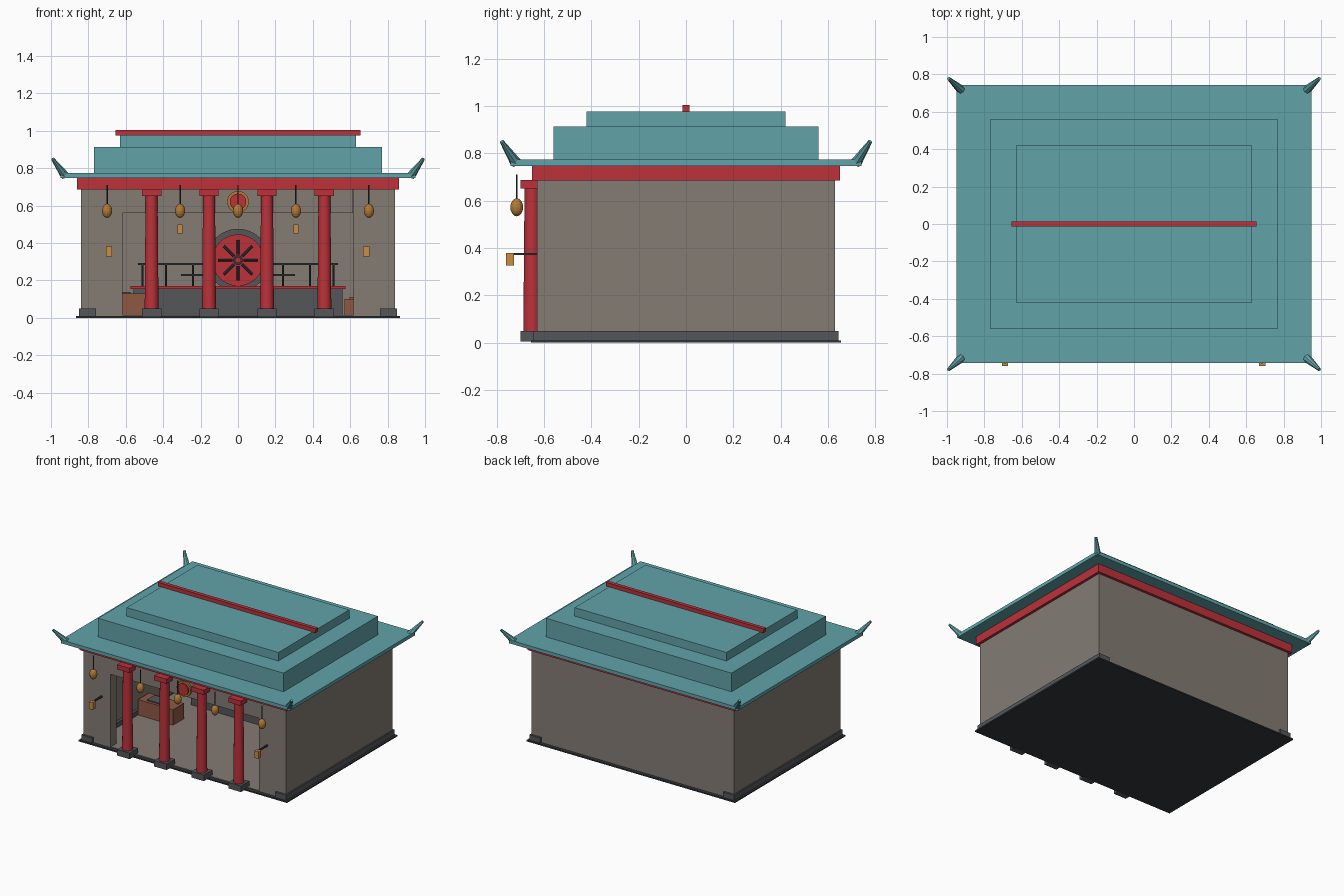
import bpy, math
from mathutils import Vector

if "Cube" in bpy.data.objects:
    bpy.data.objects.remove(bpy.data.objects["Cube"])


def mat(name, r, g, b):
    m = bpy.data.materials.new(name)
    m.diffuse_color = [(c / 255 / 12.92 if c < 10 else ((c / 255 + 0.055) / 1.055) ** 2.4) for c in (r, g, b)] + [1]
    m.use_nodes = True
    m.node_tree.nodes["Principled BSDF"].inputs["Base Color"].default_value = m.diffuse_color
    return m


TEAL = mat("teal_roof", 97, 164, 169)
RED = mat("red_paint", 188, 50, 58)
WALL = mat("warm_grey_wall", 132, 124, 116)
STONE = mat("dark_stone", 84, 86, 89)
IRON = mat("black_iron", 52, 55, 58)
AMBER = mat("amber_lamp", 205, 140, 66)
GOLD = mat("lantern_gold", 178, 122, 54)
WOOD = mat("brown_wood", 143, 88, 68)


def finish(name, m, smooth=False):
    o = bpy.context.object
    o.name = name
    o.data.materials.append(m)
    if smooth:
        bpy.ops.object.shade_smooth_by_angle(angle=math.radians(35))
    return o


def box(name, m, x, y, z):
    """Box from (min, max) ranges."""
    bpy.ops.mesh.primitive_cube_add(size=1, location=[(a + b) / 2 for a, b in (x, y, z)])
    bpy.context.object.scale = [b - a for a, b in (x, y, z)]
    bpy.ops.object.transform_apply(location=False, rotation=False, scale=True)
    return finish(name, m)


def rod(name, m, a, b, r1, r2=None, n=24, smooth=True):
    """Round bar, cone or disc between two points."""
    a, b = Vector(a), Vector(b)
    d = b - a
    bpy.ops.mesh.primitive_cone_add(vertices=n, radius1=r1, radius2=r1 if r2 is None else r2,
                                    depth=d.length, location=(a + b) / 2,
                                    rotation=d.to_track_quat('Z', 'Y').to_euler())
    return finish(name, m, smooth)


# base, floor and building shell
box("base_plate", IRON, (-.865, .865), (-.655, .655), (0, .01))
box("floor", WALL, (-.83, .83), (-.625, .625), (.01, .014))
box("back_wall", WALL, (-.84, .84), (.57, .63), (.01, .70))
box("front_lintel", WALL, (-.62, .615), (-.63, -.56), (.56, .70))
for s, side in ((-1, "left"), (1, "right")):
    box(side + "_wall", WALL, sorted((s * .78, s * .84)), (-.63, .63), (.01, .70))
    box(side + "_front_wall", WALL, sorted((s * .617, s * .84)), (-.63, -.56), (.01, .70))
    box(side + "_wall_footing", STONE, sorted((s * .76, s * .85)), (-.645, .645), (.01, .05))

# roof tiers
box("red_roof_beam", RED, (-.86, .86), (-.65, .65), (.685, .747))
box("roof_eave", TEAL, (-.95, .95), (-.742, .742), (.747, .773))
box("roof_lower_tier", TEAL, (-.77, .77), (-.56, .56), (.773, .913))
box("roof_upper_tier", TEAL, (-.63, .63), (-.42, .42), (.913, .977))
box("roof_ridge", RED, (-.655, .655), (-.014, .014), (.975, 1.005))
for sx in (-1, 1):
    for sy in (-1, 1):
        rod("corner_horn", TEAL, (sx * .925, sy * .718, .76), (sx * .991, sy * .778, .85), .024, .009, 8)

# columns with plinths and capitals
for x in (-.462, -.155, .155, .462):
    box("column_plinth", STONE, (x - .052, x + .052), (-.70, -.60), (.005, .05))
    rod("column", RED, (x, -.65, .05), (x, -.65, .66), .037, .032)
    box("column_capital", RED, (x - .052, x + .052), (-.70, -.60), (.652, .687))

# round sign on the lintel
rod("sign_rim", GOLD, (0, -.62, .62), (0, -.645, .62), .058)
rod("sign_disc", RED, (0, -.63, .62), (0, -.655, .62), .044)

# hanging lanterns
for x in (-.70, -.31, 0, .31, .70):
    bpy.ops.mesh.primitive_uv_sphere_add(segments=12, ring_count=8, radius=1, location=(x, -.715, .572))
    bpy.context.object.scale = (.027, .027, .038)
    finish("lantern", GOLD)
    rod("lantern_rod", IRON, (x, -.715, .60), (x, -.715, .71), .004, n=8)

# bracket lamps on the front wall, plaques inside
for x in (-.69, .685):
    box("lamp_arm", IRON, (x - .006, x + .006), (-.745, -.62), (.37, .38))
    box("bracket_lamp", AMBER, (x - .017, x + .017), (-.76, -.727), (.327, .38))
for x in (-.31, .31):
    box("inner_lamp", AMBER, (x - .014, x + .014), (.54, .575), (.45, .50))

# counter with red top and iron rail
box("counter_body", STONE, (-.56, .56), (.24, .48), (.012, .155))
box("counter_top", RED, (-.575, .575), (.225, .495), (.155, .17))
box("rail_top", IRON, (-.535, .535), (.39, .402), (.282, .292))
box("rail_shelf", IRON, (-.305, .305), (.38, .41), (.224, .235))
for x in (.51, .385, .24):
    for s in (-1, 1):
        rod("rail_post", IRON, (s * x, .396, .17), (s * x, .396, .285), .005, n=8)

# round oven with spoked red door
C = Vector((0, 0, .308))
rod("oven_body", STONE, C + Vector((0, .58, 0)), C + Vector((0, .36, 0)), .168, n=32)
rod("oven_door", RED, C + Vector((0, .38, 0)), C + Vector((0, .335, 0)), .138, n=32)
rod("door_hub_ring", IRON, C + Vector((0, .34, 0)), C + Vector((0, .32, 0)), .026)
rod("door_hub", RED, C + Vector((0, .33, 0)), C + Vector((0, .31, 0)), .016)
for i in range(8):
    a = i * math.pi / 4
    d = Vector((math.cos(a), 0, math.sin(a)))
    off = Vector((0, .332, 0))
    rod("door_spoke", IRON, C + off + d * .03, C + off + d * .108, .007, n=8)

# wooden crates inside
box("large_crate", WOOD, (-.76, -.47), (-.10, .03), (.012, .13))
box("crate_lid", STONE, (-.70, -.575), (-.08, .01), (.13, .138))
box("small_crate", WOOD, (.57, .73), (-.10, .03), (.012, .10))
box("small_crate_lid", WOOD, (.595, .70), (-.08, .01), (.10, .112))
